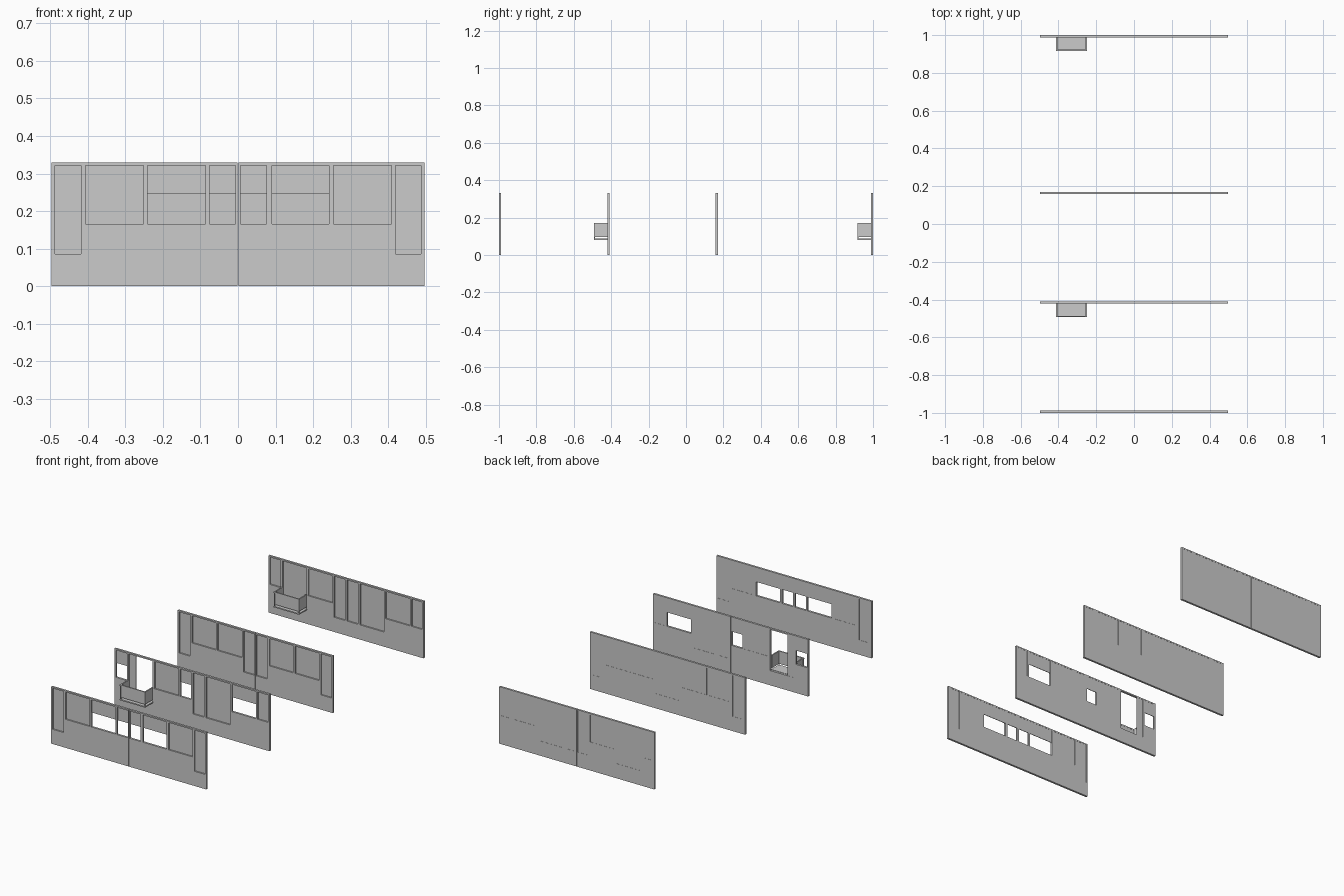
import bpy, bmesh
from mathutils import Vector

if "Cube" in bpy.data.objects:
    bpy.data.objects.remove(bpy.data.objects["Cube"])

THICK, TOP, HALF_W = 0.012, 0.33, 0.497
HI, LO, MID, HEAD = 0.165, 0.085, 0.245, 0.322
# left and right edge of the eight recessed bays
BAYS = [(-0.488, -0.418), (-0.406, -0.252), (-0.241, -0.086), (-0.076, -0.006),
        (0.006, 0.076), (0.09, 0.243), (0.255, 0.409), (0.42, 0.488)]


def add_box(bm, x0, x1, y0, y1, z0, z1):
    vs = bmesh.ops.create_cube(bm, size=1)["verts"]
    lo, size = Vector((x0, y0, z0)), Vector((x1 - x0, y1 - y0, z1 - z0))
    for v in vs:
        v.co = Vector(lo[i] + (v.co[i] + 0.5) * size[i] for i in range(3))


def make(name, boxes):
    bm = bmesh.new()
    for b in boxes:
        add_box(bm, *b)
    me = bpy.data.meshes.new(name)
    bm.to_mesh(me)
    bm.free()
    ob = bpy.data.objects.new(name, me)
    bpy.context.collection.objects.link(ob)
    return ob


def wall(name, y, sills, windows, open_door=False):
    back = y + THICK
    # posts between the bays, with a split post at the centre
    edges = [-HALF_W] + [e for bay in BAYS for e in bay] + [HALF_W]
    posts = []
    for x0, x1 in zip(edges[::2], edges[1::2]):
        if x0 < 0 < x1:
            posts += [(x0, -0.001, y, back, 0, TOP), (0.001, x1, y, back, 0, TOP)]
        else:
            posts.append((x0, x1, y, back, 0, TOP))
    make(name + "_posts", posts)

    skirt, rail, panes = [], [], []
    for i, ((x0, x1), sill) in enumerate(zip(BAYS, sills)):
        skirt.append((x0, x1, y, back, 0, sill))
        rail.append((x0, x1, y, back, HEAD, TOP))
        pane_y = (back - 0.004, back - 0.001)
        if open_door and i == 1:
            panes.append((x0, -0.363, *pane_y, sill, HEAD))
        elif i in windows:
            panes.append((x0, x1, *pane_y, MID, HEAD))
            if sill < HI:
                panes.append((x0, x1, *pane_y, sill, HI))
        else:
            panes.append((x0, x1, *pane_y, sill, HEAD))
    make(name + "_skirt", skirt)
    make(name + "_top_rail", rail)
    make(name + "_panes", panes)


def balcony(name, y):
    x0, x1, f = -0.413, -0.25, y - 0.072
    make(name + "_floor", [(x0, x1, f, y, 0.08, 0.087)])
    a, b, g = x0 + 0.004, x1 - 0.004, f + 0.004
    # solid railing sheets on three sides
    make(name + "_panels", [(a, b, g, g + 0.002, 0.096, 0.163),
                            (a, a + 0.002, g, y, 0.096, 0.163),
                            (b - 0.002, b, g, y, 0.096, 0.163)])
    # handrail and corner posts
    make(name + "_handrail", [(x0, x1, f, f + 0.007, 0.163, 0.17),
                              (x0, x0 + 0.007, f + 0.007, y, 0.163, 0.17),
                              (x1 - 0.007, x1, f + 0.007, y, 0.163, 0.17)])
    make(name + "_posts", [(px, px + 0.005, f + 0.001, f + 0.006, 0.087, 0.163)
                           for px in (x0 + 0.001, x1 - 0.006)])


wall("front_wall", -1.0, [LO, HI, HI, HI, HI, HI, HI, LO], {2, 3, 4, 5})
wall("second_wall", -0.421, [HI, LO, HI, HI, LO, LO, HI, HI], {0, 3, 6}, True)
wall("third_wall", 0.158, [LO, HI, HI, LO, LO, HI, HI, LO], set())
wall("rear_wall", 0.988, [HI, LO, HI, LO, LO, LO, HI, HI], set())
balcony("second_balcony", -0.421)
balcony("rear_balcony", 0.988)
